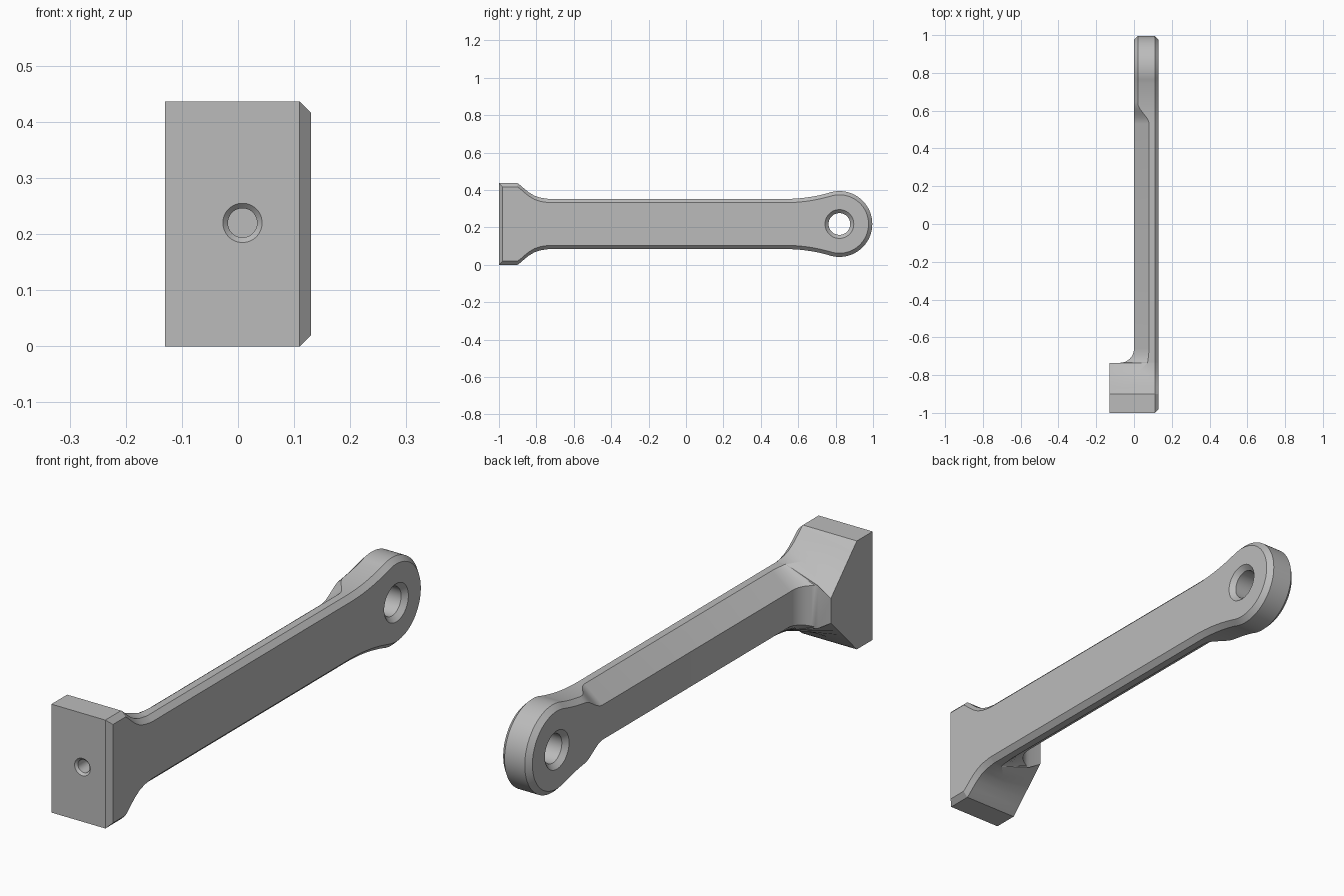
import bpy, bmesh, math
from mathutils import Matrix

cube = bpy.data.objects.get("Cube")
if cube:
    bpy.data.objects.remove(cube)

MID = 0.218                  # height of the long axis
RIGHT, CH = 0.13, 0.02       # flat side and its chamfer
BAR = 0.134                  # half height of the bar
EYE_Y, EYE_R = 0.82, 0.176   # rounded eye end

grey = bpy.data.materials.new("plain_grey")
grey.use_nodes = True
grey.diffuse_color = (0.5, 0.5, 0.5, 1)
grey.node_tree.nodes["Principled BSDF"].inputs["Base Color"].default_value = (0.5, 0.5, 0.5, 1)


def section(y, half, bevel_x, left_half, left_x=-RIGHT, inset=CH, face_x=RIGHT):
    """Upper half of a cross-section, from the flat side to the back side."""
    return [(face_x, y, half - inset), (RIGHT - CH, y, half),
            (bevel_x, y, half), (left_x, y, left_half)]


sections = []

# Mounting block with a chamfered front corner
sections.append(section(-1, MID, -RIGHT, MID, inset=0, face_x=RIGHT - CH))
sections.append(section(-0.98, MID, -RIGHT, MID))

# Flare that tapers from the block into the bar
for y, half in [(-0.9, MID), (-0.885, 0.207), (-0.866, 0.19), (-0.84, 0.169),
                (-0.81, 0.151), (-0.78, 0.141), (-0.735, BAR)]:
    t = (y + 0.9) / 0.165
    sections.append(section(y, half, -RIGHT + 0.2 * t ** 0.8, MID - 0.168 * t))

# Concave fillet between block and bar
for i in range(9):
    a = math.pi / 2 * i / 8
    r = 0.075
    sections.append(section(-0.66 - r * math.cos(a), BAR, 0.07 + 0.01 * i / 8,
                            0.085 - 0.015 * i / 8, r * (math.sin(a) - 1)))

# Neck where the wide bevel runs out towards the eye
for i in range(15):
    y = 0.53 + 0.228 * i / 14
    half = BAR + 0.59 * (y - 0.53) ** 2
    t = min(1, (y - 0.53) / 0.11)
    s = t * t * (3 - 2 * t)
    sections.append(section(y, half, 0.08 - 0.06 * s,
                            0.07 + (half - CH - 0.07) * s, 0))

# Round eye end
for i in range(29):
    a = math.radians(108) * (1 - i / 28)
    c, s = math.cos(a), math.sin(a)
    yo, ho = EYE_Y + EYE_R * c, EYE_R * s
    yi, hi = EYE_Y + (EYE_R - CH) * c, (EYE_R - CH) * s
    sections.append([(RIGHT, yi, hi), (RIGHT - CH, yo, ho), (CH, yo, ho), (0, yi, hi)])

# Loft the mirrored sections into one solid
bm = bmesh.new()
rings = []
for sec in sections:
    loop = [(x, y, MID + h) for x, y, h in sec]
    loop += [(x, y, MID - h) for x, y, h in reversed(sec)]
    rings.append([bm.verts.new(p) for p in loop])
for a, b in zip(rings, rings[1:]):
    for i in range(8):
        j = (i + 1) % 8
        bm.faces.new((a[i], a[j], b[j], b[i]))
bm.faces.new(rings[0])
bm.faces.new(rings[-1])
bmesh.ops.remove_doubles(bm, verts=bm.verts, dist=0.0001)
bmesh.ops.dissolve_degenerate(bm, edges=bm.edges, dist=0.00005)
bmesh.ops.recalc_face_normals(bm, faces=bm.faces)
mesh = bpy.data.meshes.new("lever_arm")
bm.to_mesh(mesh)
bm.free()
arm = bpy.data.objects.new("lever_arm", mesh)
mesh.materials.append(grey)
bpy.context.collection.objects.link(arm)


def drill(name, profile, matrix):
    """Cut a turned hole; the profile lists (radius, depth)."""
    n = 48
    cb = bmesh.new()
    loops = [[cb.verts.new((r * math.cos(2 * math.pi * i / n),
                            r * math.sin(2 * math.pi * i / n), d))
              for i in range(n)] for r, d in profile]
    for a, b in zip(loops, loops[1:]):
        for i in range(n):
            j = (i + 1) % n
            cb.faces.new((a[i], a[j], b[j], b[i]))
    cb.faces.new(loops[0])
    cb.faces.new(loops[-1])
    cb.transform(matrix)
    bmesh.ops.recalc_face_normals(cb, faces=cb.faces)
    cm = bpy.data.meshes.new(name)
    cb.to_mesh(cm)
    cb.free()
    cm.materials.append(grey)
    cutter = bpy.data.objects.new(name, cm)
    cutter.hide_render = True
    bpy.context.collection.objects.link(cutter)
    mod = arm.modifiers.new(name, 'BOOLEAN')
    mod.operation = 'DIFFERENCE'
    mod.solver = 'EXACT'
    mod.object = cutter
    bpy.ops.object.modifier_apply(modifier=name)
    bpy.data.objects.remove(cutter)


bpy.ops.object.select_all(action='DESELECT')
arm.select_set(True)
bpy.context.view_layer.objects.active = arm

# Countersunk through hole in the eye
drill("eye_hole", [(0.097, -0.02), (0.058, 0.019), (0.058, 0.111), (0.097, 0.15)],
      Matrix.Translation((0, EYE_Y, MID)) @ Matrix.Rotation(math.pi / 2, 4, 'Y'))

# Countersunk blind hole in the block front
drill("front_hole", [(0.045, -0.01), (0.026, 0.009), (0.026, 0.2)],
      Matrix.Translation((0.008, -1, MID + 0.002)) @ Matrix.Rotation(-math.pi / 2, 4, 'X'))

bpy.ops.object.shade_smooth_by_angle(angle=math.radians(25))
